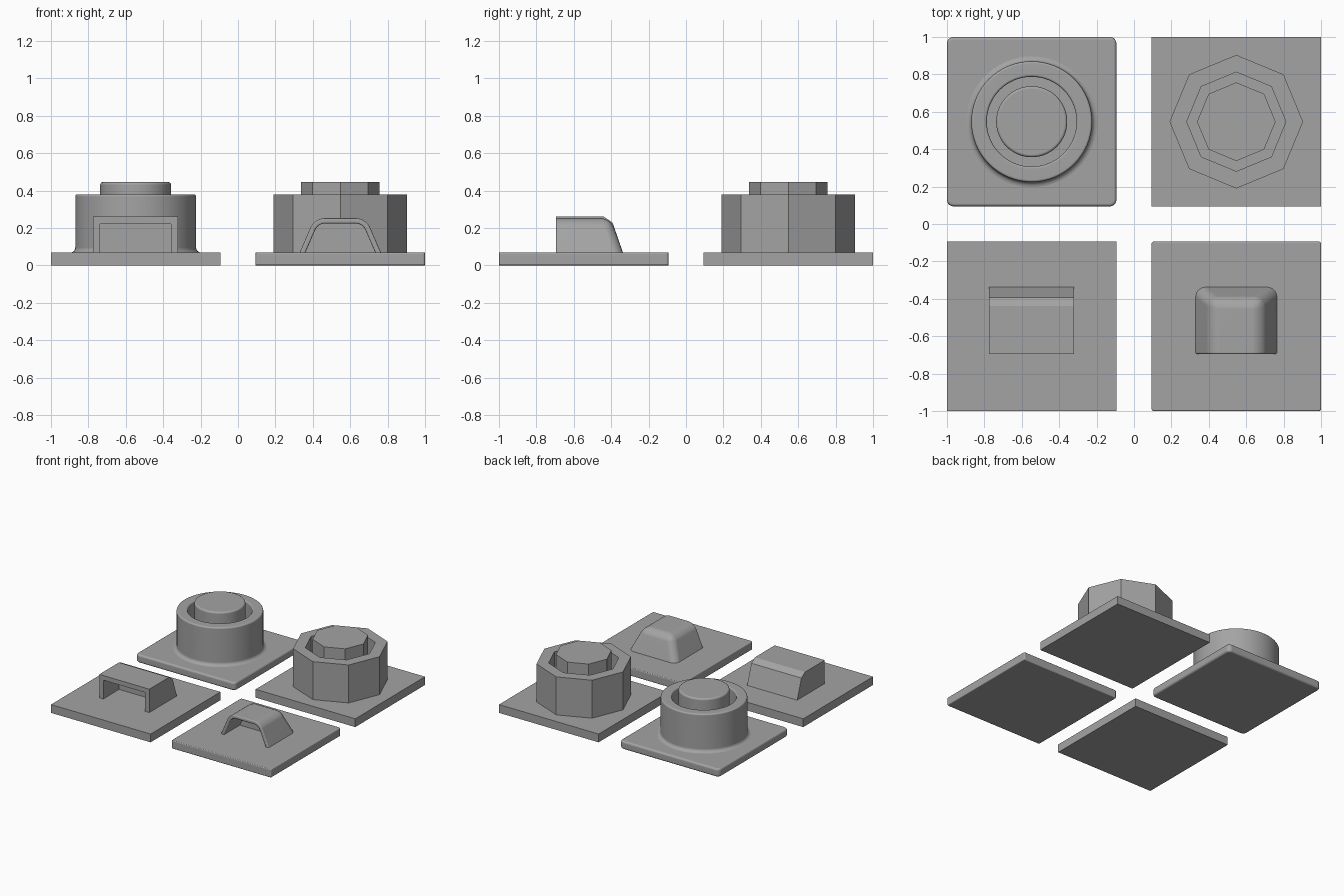
import bpy, bmesh
from math import cos, sin, tau, radians

if "Cube" in bpy.data.objects:
    bpy.data.objects.remove(bpy.data.objects["Cube"])

C = 0.547    # centre offset of each tile
S = 0.906    # tile width
T = 0.068    # tile thickness

grey = bpy.data.materials.new("dark_grey")
grey.diffuse_color = (0.37, 0.37, 0.37, 1)
grey.use_nodes = True
grey.node_tree.nodes["Principled BSDF"].inputs["Base Color"].default_value = grey.diffuse_color


def finish(name, bm, smooth=False, wall=0, rim=0):
    if not wall:
        bmesh.ops.recalc_face_normals(bm, faces=bm.faces)
    me = bpy.data.meshes.new(name)
    bm.to_mesh(me)
    bm.free()
    me.materials.append(grey)
    ob = bpy.data.objects.new(name, me)
    bpy.context.collection.objects.link(ob)
    bpy.ops.object.select_all(action='DESELECT')
    ob.select_set(True)
    bpy.context.view_layer.objects.active = ob
    if wall:
        m = ob.modifiers.new("wall", 'SOLIDIFY')
        m.thickness, m.offset, m.use_even_offset = wall, -1, True
        bpy.ops.object.modifier_apply(modifier="wall")
    if rim:
        m = ob.modifiers.new("rim", 'BEVEL')
        m.width, m.segments, m.angle_limit = rim, 3, radians(50)
        bpy.ops.object.modifier_apply(modifier="rim")
    if smooth:
        bpy.ops.object.shade_smooth_by_angle(angle=radians(35))
        m = ob.modifiers.new("normals", 'WEIGHTED_NORMAL')
        m.keep_sharp = True


def plate(name, x, y, corner=0, bevel=0):
    bm = bmesh.new()
    bmesh.ops.create_cube(bm, size=1)
    for v in bm.verts:
        v.co = (x + v.co.x * S, y + v.co.y * S, (v.co.z + 0.5) * T)
    if bevel:
        upright = [e for e in bm.edges if abs(e.verts[0].co.z - e.verts[1].co.z) > T / 2]
        bmesh.ops.bevel(bm, geom=upright, offset=corner, segments=5,
                        profile=0.5, affect='EDGES')
        caps = {e for f in bm.faces if abs(f.normal.z) > 0.9 for e in f.edges}
        bmesh.ops.bevel(bm, geom=list(caps), offset=bevel, segments=4,
                        profile=0.5, affect='EDGES')
    finish(name, bm, bevel > 0)


def lathe(name, x, y, profile, sides, smooth=False):
    bm = bmesh.new()
    rings = [[bm.verts.new((x + r * cos(tau * i / sides), y + r * sin(tau * i / sides), z))
              for i in range(sides)] for r, z in profile]
    for a, b in zip(rings, rings[1:]):
        for i in range(sides):
            j = (i + 1) % sides
            bm.faces.new((a[i], a[j], b[j], b[i]))
    bm.faces.new(rings[-1])
    bm.faces.new(rings[0][::-1])
    finish(name, bm, smooth)


def arc(cx, cz, r, a0, a1, n=4):
    return [(cx + r * cos(radians(a0 + (a1 - a0) * i / n)),
             cz + r * sin(radians(a0 + (a1 - a0) * i / n))) for i in range(n + 1)]


def corners(bm, x, bottom, top, yf, y_bottom, y_top, z0, z1):
    """Corner vertices of a tapered box: lower four, upper four."""
    return [[bm.verts.new(p) for p in ((x - h, yf, z), (x + h, yf, z), (x + h, yb, z), (x - h, yb, z))]
            for h, yb, z in ((bottom, y_bottom, z0), (top, y_top, z1))]


def hood(name, x, bottom, top, y_bottom, y_top, z_top, wall, bevel, segments, soft):
    """Open-fronted cover: tapered box without front and floor, given a wall thickness."""
    bm = bmesh.new()
    b, t = corners(bm, x, bottom, top, -0.695, y_bottom, y_top, T, z_top)
    bm.faces.new(t)
    for i, j in ((1, 2), (2, 3), (3, 0)):
        bm.faces.new((b[i], b[j], t[j], t[i]))
    pairs = [(t[2], t[3])]
    if soft:
        pairs += [(t[1], t[2]), (t[3], t[0]), (b[2], t[2]), (b[3], t[3])]
    bmesh.ops.bevel(bm, geom=[bm.edges.get(p) for p in pairs], offset=bevel,
                    segments=segments, profile=0.5, affect='EDGES')
    # sink the lower rim into the tile
    for v in bm.verts:
        if v.co.z < T + 1e-4:
            v.co.z -= 0.02
    bm.normal_update()
    finish(name, bm, soft, wall, 0.008 if soft else 0)


def back_wall(name, x, bottom, top, z_top):
    """Upright wall closing the hood's recess."""
    bm = bmesh.new()
    b, t = corners(bm, x, bottom, top, -0.49, -0.45, -0.45, T - 0.01, z_top)
    bm.faces.new(t)
    bm.faces.new(b[::-1])
    for i in range(4):
        j = (i + 1) % 4
        bm.faces.new((b[i], b[j], t[j], t[i]))
    finish(name, bm)


# tiles
plate("round_dial_tile", -C, C, 0.035, 0.016)
plate("octagon_dial_tile", C, C)
plate("square_hood_tile", -C, -C)
plate("soft_hood_tile", C, -C, 0.012, 0.007)

# low-poly dial: octagonal collar, groove and raised core
lathe("octagon_dial", C, C, [(0.357, 0.05), (0.357, 0.38), (0.265, 0.38), (0.265, 0.07),
                             (0.21, 0.07), (0.21, 0.445)], 8)

# smooth dial with fillet at the foot and softened rims
round_profile = ([(0.36, 0.05)] + arc(0.35, 0.095, 0.027, 270, 180)
                 + arc(0.311, 0.368, 0.012, 0, 90) + arc(0.252, 0.368, 0.012, 90, 180)
                 + [(0.24, 0.07), (0.19, 0.07)] + arc(0.175, 0.43, 0.015, 0, 90))
lathe("round_dial", -C, C, round_profile, 64, True)

# hoods and the back walls of their recesses
hood("square_hood", -C, 0.2275, 0.2275, -0.33, -0.405, 0.26, 0.038, 0.034, 1, False)
back_wall("square_hood_back", -C, 0.20, 0.20, 0.235)
hood("soft_hood", C, 0.226, 0.135, -0.33, -0.405, 0.252, 0.028, 0.05, 6, True)
back_wall("soft_hood_back", C, 0.205, 0.118, 0.232)
